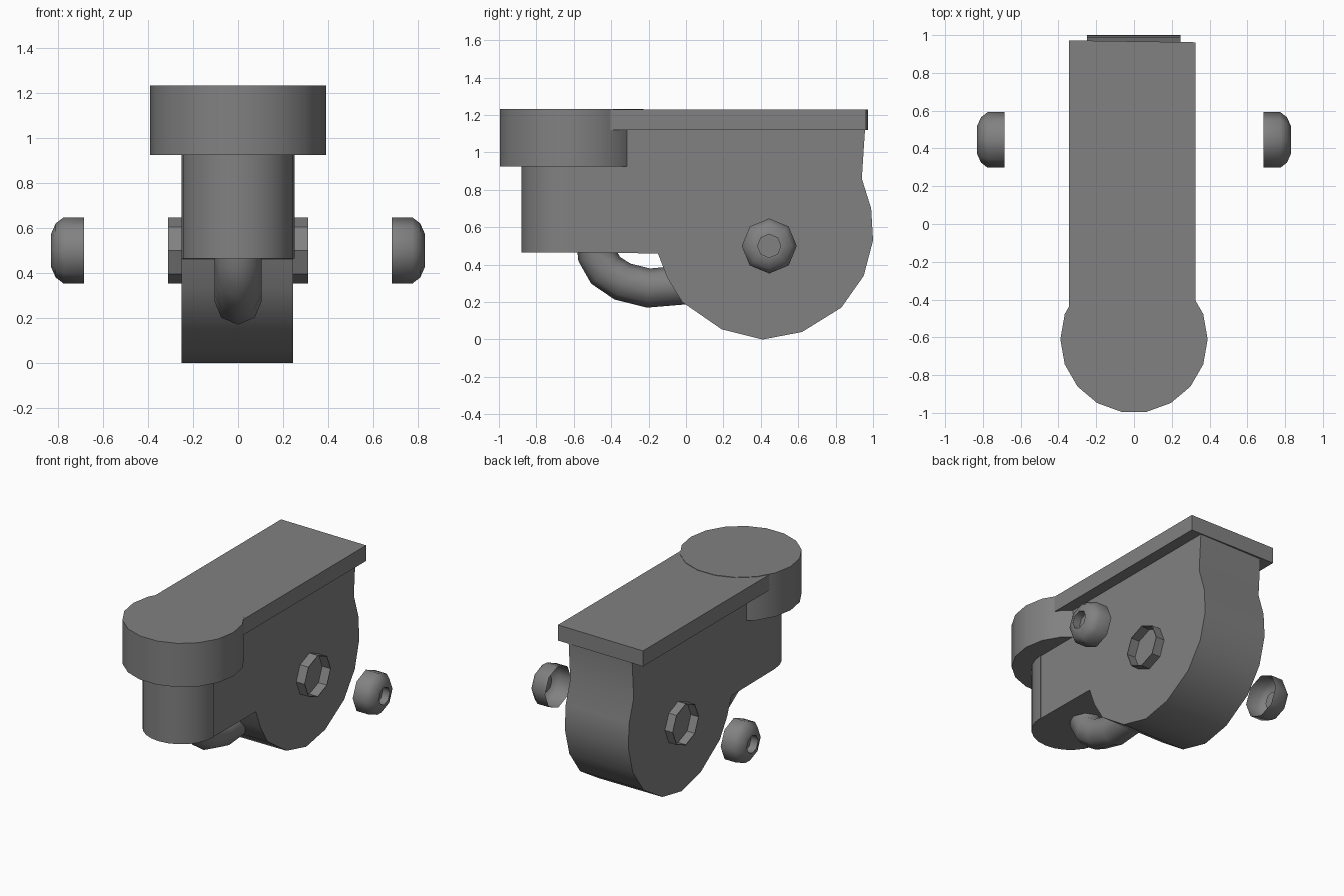
import bpy
import bmesh
from math import sin, cos, pi, radians
from mathutils import Vector

if "Cube" in bpy.data.objects:
    bpy.data.objects.remove(bpy.data.objects["Cube"], do_unlink=True)

grey = bpy.data.materials.new("plain_grey")
grey.use_nodes = True
colour = (0.22, 0.22, 0.22, 1)
grey.diffuse_color = colour
grey.node_tree.nodes["Principled BSDF"].inputs["Base Color"].default_value = colour


def finish(obj, angle):
    """Assign the colour and smooth shallow edges."""
    obj.data.materials.clear()
    obj.data.materials.append(grey)
    bpy.ops.object.select_all(action="DESELECT")
    obj.select_set(True)
    bpy.context.view_layer.objects.active = obj
    bpy.ops.object.shade_smooth_by_angle(angle=radians(angle))


def from_bmesh(name, bm, angle):
    bmesh.ops.recalc_face_normals(bm, faces=bm.faces)
    mesh = bpy.data.meshes.new(name)
    bm.to_mesh(mesh)
    bm.free()
    obj = bpy.data.objects.new(name, mesh)
    bpy.context.collection.objects.link(obj)
    finish(obj, angle)
    return obj


def prism(name, points, low, high, axis="Z", angle=35):
    """Extrude an outline of (x, y) along Z, or of (y, z) along X."""
    def place(p, d):
        return (p[0], p[1], d) if axis == "Z" else (d, p[0], p[1])
    bm = bmesh.new()
    face = bm.faces.new([bm.verts.new(place(p, low)) for p in points])
    ext = bmesh.ops.extrude_face_region(bm, geom=[face])["geom"]
    shift = Vector(place((0, 0), high - low))
    bmesh.ops.translate(bm, verts=[g for g in ext if isinstance(g, bmesh.types.BMVert)], vec=shift)
    return from_bmesh(name, bm, angle)


def lathe_x(name, profile, side, y, z, angle, sides=8):
    """Spin a profile of (x, radius) about an axis along X."""
    bm = bmesh.new()
    rings = []
    for x, r in profile:
        rings.append([bm.verts.new((side * x, y + r * cos(2 * pi * k / sides),
                                    z + r * sin(2 * pi * k / sides))) for k in range(sides)])
    for a, b in zip(rings, rings[1:]):
        for k in range(sides):
            n = (k + 1) % sides
            quad = (a[k], a[n], b[n], b[k])
            bm.faces.new(quad if side > 0 else quad[::-1])
    bmesh.ops.remove_doubles(bm, verts=bm.verts, dist=0.0005)
    return from_bmesh(name, bm, angle)


def arc(cy, r, start, end, count):
    steps = [radians(start + (end - start) * k / count) for k in range(count + 1)]
    return [(r * cos(a), cy + r * sin(a)) for a in steps]


# Main body with the round rear housing
body_outline = [(-0.63, 1.2), (-0.63, 0.465), (-0.15, 0.46), (-0.1, 0.33), (-0.02, 0.2),
                (0.19, 0.055), (0.41, 0), (0.62, 0.04), (0.83, 0.17), (0.95, 0.34),
                (1.0, 0.53), (0.99, 0.7), (0.94, 0.86), (0.962, 1.2)]
prism("body", body_outline, -0.25, 0.245, axis="X")

# Rounded front column
prism("front_column", arc(-0.63, 0.25, 180, 360, 12), 0.465, 1.2)

# Round head and the top rail behind it
prism("round_head", arc(-0.61, 0.39, 0, 340, 17), 0.925, 1.233)
prism("top_rail", [(-0.345, -0.6), (0.325, -0.6), (0.325, 0.962), (-0.345, 0.972)], 1.12, 1.23)

# Curved guard tube under the front
curve = bpy.data.curves.new("guard_tube", "CURVE")
curve.dimensions = "3D"
curve.bevel_depth = 0.105
curve.bevel_resolution = 2
path = [(-0.48, 0.52), (-0.475, 0.45), (-0.43, 0.37), (-0.34, 0.31), (-0.2, 0.275), (0.08, 0.3)]
spline = curve.splines.new("POLY")
spline.points.add(len(path) - 1)
for point, (y, z) in zip(spline.points, path):
    point.co = (0, y, z, 1)
tube = bpy.data.objects.new("guard_tube", curve)
bpy.context.collection.objects.link(tube)
bpy.ops.object.select_all(action="DESELECT")
tube.select_set(True)
bpy.context.view_layer.objects.active = tube
bpy.ops.object.convert(target="MESH")
finish(bpy.context.view_layer.objects.active, 60)

# Open axle sockets on both sides and the hollow caps floating beside them
socket = [(0.24, 0.147), (0.31, 0.147), (0.31, 0.142), (0.24, 0.142)]
cap = [(0.685, 0.147), (0.775, 0.147), (0.81, 0.12), (0.83, 0.075), (0.83, 0.062),
       (0.775, 0.062), (0.775, 0)]
for label, side in (("left", 1), ("right", -1)):
    lathe_x(label + "_axle_socket", socket, side, 0.445, 0.5, 30)
    lathe_x(label + "_axle_cap", cap, side, 0.445, 0.5, 50)
